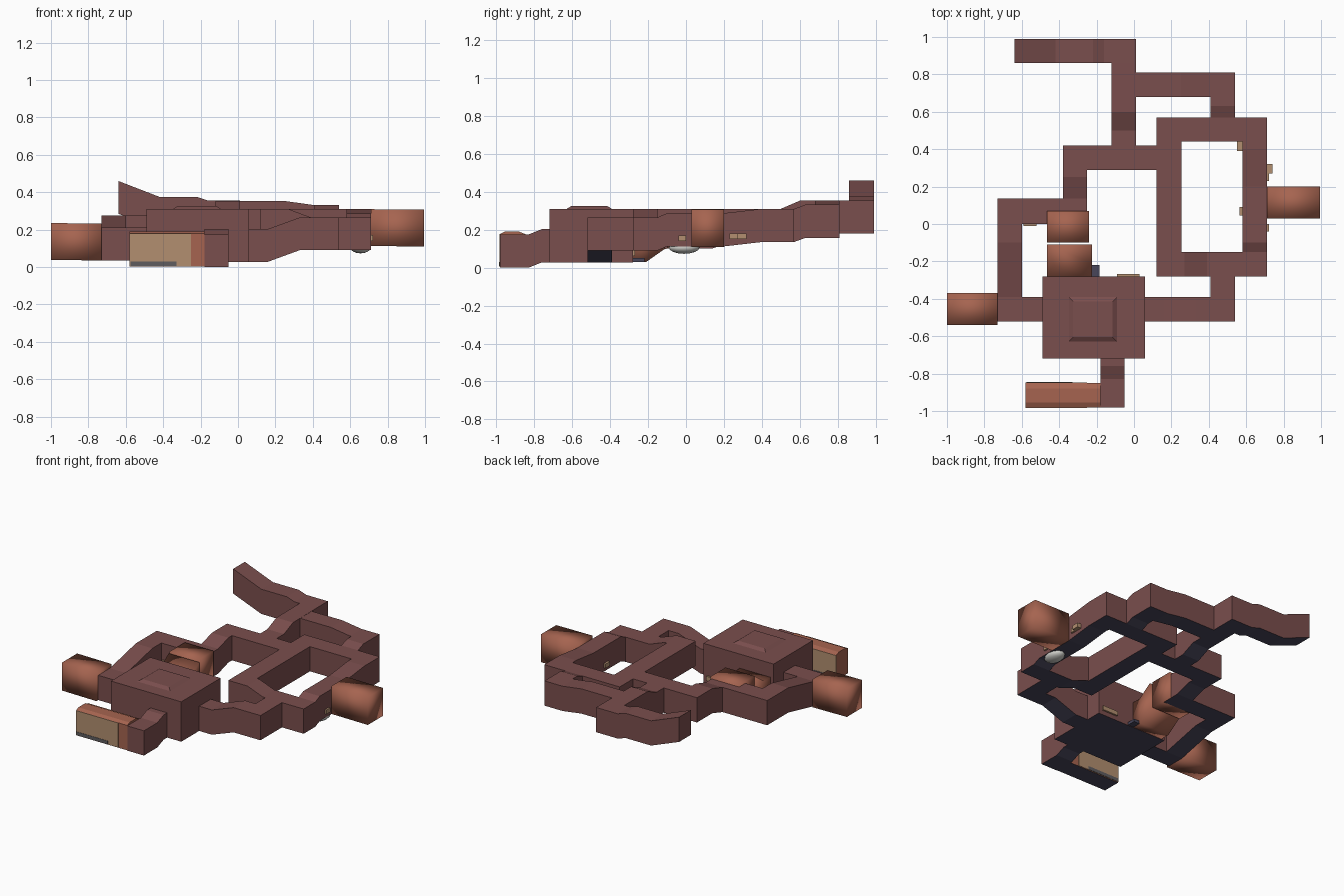
import bpy, bmesh, math

if "Cube" in bpy.data.objects:
    bpy.data.objects.remove(bpy.data.objects["Cube"])


def material(name, rgb):
    m = bpy.data.materials.new(name)
    lin = [((c / 255 + 0.055) / 1.055) ** 2.4 for c in rgb]
    m.diffuse_color = (*lin, 1)
    m.use_nodes = True
    m.node_tree.nodes["Principled BSDF"].inputs["Base Color"].default_value = m.diffuse_color
    return m


WALL = material("reddish rock wall", (122, 78, 77))
FLOOR = material("dark slate floor", (72, 70, 90))
COPPER = material("copper clay", (166, 100, 80))
TAN = material("tan wood", (178, 143, 112))
STRIP = material("grey stone", (95, 92, 95))
PALE = material("pale stone", (205, 205, 200))


def finish(name, bm, mats, smooth=False):
    bmesh.ops.recalc_face_normals(bm, faces=bm.faces)
    if len(mats) > 1:  # undersides take the floor colour
        for f in bm.faces:
            f.material_index = 1 if f.normal.z < -0.3 else 0
    for f in bm.faces:
        f.smooth = smooth
    me = bpy.data.meshes.new(name)
    bm.to_mesh(me)
    bm.free()
    for m in mats:
        me.materials.append(m)
    ob = bpy.data.objects.new(name, me)
    bpy.context.collection.objects.link(ob)
    return ob


def passage(name, axis, lo, hi, path, h=0.175, mats=(WALL, FLOOR), smooth=False):
    """Square tunnel along an axis; path lists (distance, floor height)."""
    bm = bmesh.new()
    rings = []
    for t, z in path:
        ring = []
        for s, zz in ((lo, z), (hi, z), (hi, z + h), (lo, z + h)):
            ring.append(bm.verts.new((t, s, zz) if axis == 'x' else (s, t, zz)))
        rings.append(ring)
    for a, b in zip(rings, rings[1:]):
        for i in range(4):
            j = (i + 1) % 4
            bm.faces.new((a[i], a[j], b[j], b[i]))
    bm.faces.new(rings[0])
    bm.faces.new(rings[-1])
    return finish(name, bm, mats, smooth)


def box(name, x0, x1, y0, y1, z0, z1, *mats, smooth=False):
    return passage(name, 'x', y0, y1, [(x0, z0), (x1, z0)], z1 - z0, mats, smooth)


# Back corridors
passage("back_corridor", 'x', .86, .99,
        [(-.64, .285), (-.42, .2), (-.22, .2), (-.16, .18), (.01, .18)])
passage("back_spur", 'y', -.12, .01, [(.42, .135), (.5, .135), (.6, .178), (.86, .18)])
passage("back_branch", 'x', .68, .81, [(.01, .178), (.25, .178), (.4, .157), (.54, .157)])
passage("back_link", 'y', .41, .54, [(.57, .135), (.63, .157), (.68, .157)])

# Ring of corridors on the right
passage("ring_back", 'x', .44, .57, [(.12, .135), (.71, .135)])
passage("ring_right", 'y', .58, .71, [(-.28, .09), (-.15, .09), (-.1, .112),
                                      (.2, .112), (.4, .135), (.44, .135)])
passage("ring_front", 'x', -.28, -.15, [(.12, .135), (.27, .135), (.39, .09), (.58, .09)])
passage("ring_left", 'y', .12, .255, [(-.15, .135), (.44, .135)])

# Middle and left corridors
passage("middle_corridor", 'x', .29, .42, [(-.38, .135), (.12, .135)])
passage("middle_descent", 'y', -.38, -.25, [(0, .1), (.135, .1), (.25, .135), (.29, .135)])
passage("left_back_corridor", 'x', 0, .135, [(-.73, .1), (-.38, .1)])
passage("left_corridor", 'y', -.73, -.6, [(-.52, .035), (-.39, .035), (-.1, .1), (0, .1)])
passage("left_room_link", 'x', -.52, -.39, [(-.6, .035), (-.49, .035)])

# Right front corridor with ramp, and front corridor
passage("right_room_link", 'x', -.52, -.39, [(.06, .028), (.16, .028), (.33, .09), (.54, .09)])
passage("right_ring_link", 'y', .41, .54, [(-.39, .09), (-.28, .09)])
passage("front_corridor", 'y', -.18, -.05, [(-.98, 0), (-.83, 0), (-.76, .028), (-.72, .028)])

# Main room with a raised ceiling panel
box("main_room", -.49, .06, -.72, -.28, .028, .31, WALL, FLOOR)
bm = bmesh.new()
lower = [bm.verts.new((x, y, .309)) for x, y in
         ((-.35, -.63), (-.09, -.63), (-.09, -.39), (-.35, -.39))]
upper = [bm.verts.new((x, y, .325)) for x, y in
         ((-.325, -.605), (-.115, -.605), (-.115, -.415), (-.325, -.415))]
bm.faces.new(upper)
for i in range(4):
    j = (i + 1) % 4
    bm.faces.new((lower[i], lower[j], upper[j], upper[i]))
finish("ceiling_panel", bm, (WALL,))

# Copper tunnels at the outer ends and behind the room
clay = dict(mats=(COPPER,), smooth=True)
passage("left_clay_tunnel", 'x', -.54, -.37, [(-1, .038), (-.73, .035)], .197, **clay)
passage("right_clay_tunnel", 'x', .03, .2, [(.71, .112), (.995, .11)], .197, **clay)
passage("inner_clay_tunnel_back", 'y', -.465, -.24, [(-.1, .1), (.07, .1)], .188, **clay)
passage("inner_clay_tunnel_front", 'y', -.465, -.225,
        [(-.28, .03), (-.21, .03), (-.11, .1)], .18, **clay)
box("inner_floor_ledge", -.23, -.185, -.28, -.22, .03, .05, FLOOR)

# Front hut: copper roof, tan sides, grey skirting
bm = bmesh.new()
prof = [(-.98, .002), (-.98, .178), (-.955, .19), (-.88, .19), (-.85, .178), (-.85, .002)]
ends = [[bm.verts.new((x, y, z)) for y, z in prof] for x in (-.58, -.18)]
for e in ends:
    bm.faces.new(e)
for i in range(6):
    j = (i + 1) % 6
    bm.faces.new((ends[0][i], ends[0][j], ends[1][j], ends[1][i]))
finish("front_hut", bm, (COPPER, FLOOR))
for side, y in (("front", -.98), ("rear", -.85)):
    box("hut_%s_panel" % side, -.58, -.25, y - .003, y + .003, .005, .178, TAN)
    box("hut_%s_skirting" % side, -.575, -.33, y - .005, y + .005, .006, .03, STRIP)

# Pale boulder poking out beneath the right corridor
bm = bmesh.new()
bmesh.ops.create_uvsphere(bm, u_segments=12, v_segments=8, radius=1)
for v in bm.verts:
    v.co = (.655 + v.co.x * .055, -.01 + v.co.y * .08, .105 + v.co.z * .032)
finish("pale_boulder", bm, (PALE,), True)

# Small timber bits sticking out of the walls
for i, (x0, x1, y0, y1, z0) in enumerate((
        (.55, .58, .39, .44, .16), (.71, .74, .27, .32, .15), (.71, .722, .23, .27, .15),
        (.565, .58, .045, .09, .14), (-.59, -.52, -.01, 0, .13), (-.09, .03, -.28, -.268, .06),
        (.71, .722, -.04, 0, .14))):
    box("timber_%d" % (i + 1), x0, x1, y0, y1, z0, z0 + .03, TAN)
